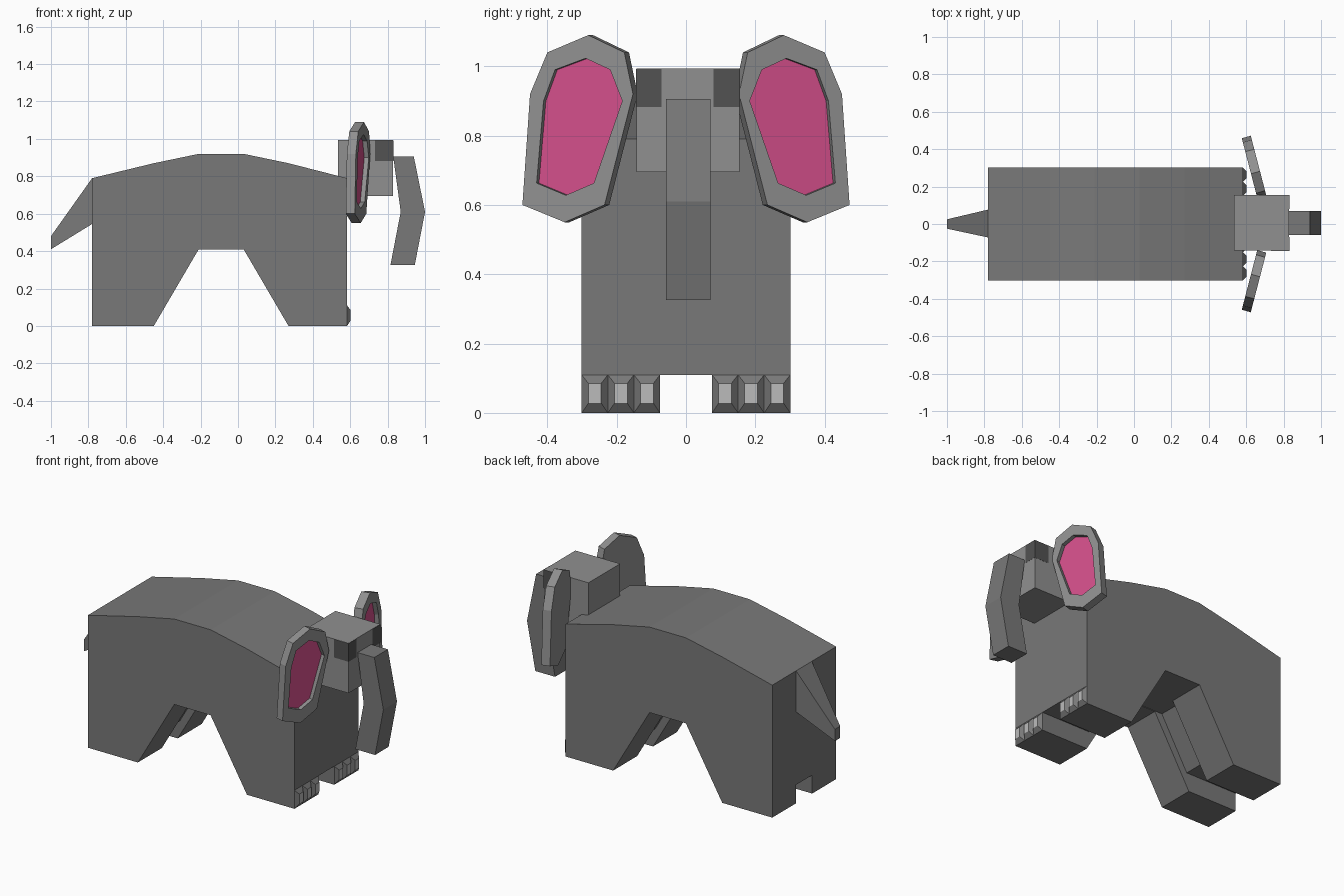
import bpy, bmesh

if "Cube" in bpy.data.objects:
    bpy.data.objects.remove(bpy.data.objects["Cube"])


def material(name, rgb):
    m = bpy.data.materials.new(name)
    m.diffuse_color = (*rgb, 1)
    m.use_nodes = True
    m.node_tree.nodes["Principled BSDF"].inputs["Base Color"].default_value = m.diffuse_color
    return m


def loft(name, rings, mat, cap_mat=None):
    """Join equal-length rings of points with quads and cap both ends."""
    bm = bmesh.new()
    loops = [[bm.verts.new(p) for p in ring] for ring in rings]
    n = len(loops[0])
    for a, b in zip(loops, loops[1:]):
        for i in range(n):
            j = (i + 1) % n
            bm.faces.new((a[i], a[j], b[j], b[i]))
    bm.faces.new(loops[0][::-1])
    end = bm.faces.new(loops[-1])
    if cap_mat:
        end.material_index = 1
    bmesh.ops.recalc_face_normals(bm, faces=bm.faces)
    me = bpy.data.meshes.new(name)
    bm.to_mesh(me)
    bm.free()
    me.materials.append(mat)
    if cap_mat:
        me.materials.append(cap_mat)
    ob = bpy.data.objects.new(name, me)
    bpy.context.collection.objects.link(ob)
    return ob


def prism(name, profile, y0, y1, mat):
    return loft(name, [[(x, y, z) for x, z in profile] for y in (y0, y1)], mat)


def rect(x, y0, y1, z0, z1):
    return [(x, y0, z0), (x, y1, z0), (x, y1, z1), (x, y0, z1)]


def mirror_y(ob):
    m = ob.modifiers.new("mirror", 'MIRROR')
    m.use_axis = (False, True, False)
    m.use_mirror_merge = False


hide = material("hide_grey", (0.19, 0.19, 0.19))
light = material("light_grey", (0.28, 0.28, 0.28))
dark = material("dark_grey", (0.085, 0.085, 0.085))
pale = material("pale_grey", (0.5, 0.5, 0.5))
pink = material("pink", (0.65, 0.078, 0.255))

# Body and legs: arched side profile
body = prism("body", [
    (-0.78, 0), (-0.45, 0), (-0.21, 0.41), (0.03, 0.41), (0.27, 0), (0.583, 0),
    (0.583, 0.79), (0.27, 0.87), (0.03, 0.92), (-0.21, 0.92), (-0.45, 0.87),
    (-0.78, 0.79)], -0.301, 0.301, hide)

# Slot separating left and right legs
slot = prism("leg_slot_cutter", [
    (-0.9, -0.1), (0.7, -0.1), (0.7, 0.11), (0.255, 0.11), (0.08, 0.413),
    (-0.26, 0.413), (-0.435, 0.11), (-0.9, 0.11)], -0.075, 0.075, hide)
slot.hide_render = True
slot.hide_viewport = True
cut = body.modifiers.new("leg_slot", 'BOOLEAN')
cut.operation = 'DIFFERENCE'
cut.solver = 'EXACT'
cut.object = slot

# Tail
loft("tail", [rect(-0.78, -0.072, 0.077, 0.545, 0.79),
              rect(-1.0, -0.025, 0.025, 0.41, 0.48)], hide)

# Head and trunk
loft("head", [rect(0.535, -0.143, 0.155, 0.695, 0.993),
              rect(0.83, -0.143, 0.155, 0.695, 0.993)], light)
prism("trunk", [(0.83, 0.905), (0.94, 0.905), (1.0, 0.61), (0.945, 0.325),
                (0.815, 0.325), (0.87, 0.61)], -0.058, 0.07, hide)

# Eyes: dark corner patches, barely proud of the head
for side, y0, y1 in (("right", -0.144, -0.07), ("left", 0.08, 0.156)):
    loft("eye_" + side, [rect(0.733, y0, y1, 0.883, 0.992),
                         rect(0.831, y0, y1, 0.883, 0.992)], dark)

# Ears: tilted rim with recessed pink inside
outer = [(.282, 1.09), (.40, 1.04), (.45, .92), (.472, .60),
         (.35, .55), (.235, .60), (.153, .92), (.178, 1.04)]
inner = [(.29, 1.023), (.378, .99), (.411, .90), (.431, .663),
         (.347, .628), (.266, .663), (.184, .90), (.219, .99)]


def ear_ring(outline, depth):
    return [(0.708 - 0.26 * (y - 0.15) - 0.96 * depth, y - 0.27 * depth, z)
            for y, z in outline]


mirror_y(loft("ears", [ear_ring(outer, 0.05), ear_ring(outer, 0),
                       ear_ring(inner, 0), ear_ring(inner, 0.025)], light, pink))

# Toes: three bevelled blocks per front foot, with pale nails
for i in range(3):
    y = 0.075 + 0.0753 * i
    mirror_y(loft(f"toes_{i + 1}", [
        rect(0.583, y, y + 0.0753, 0, 0.11),
        rect(0.602, y + 0.019, y + 0.056, 0.028, 0.085)], hide, pale))
